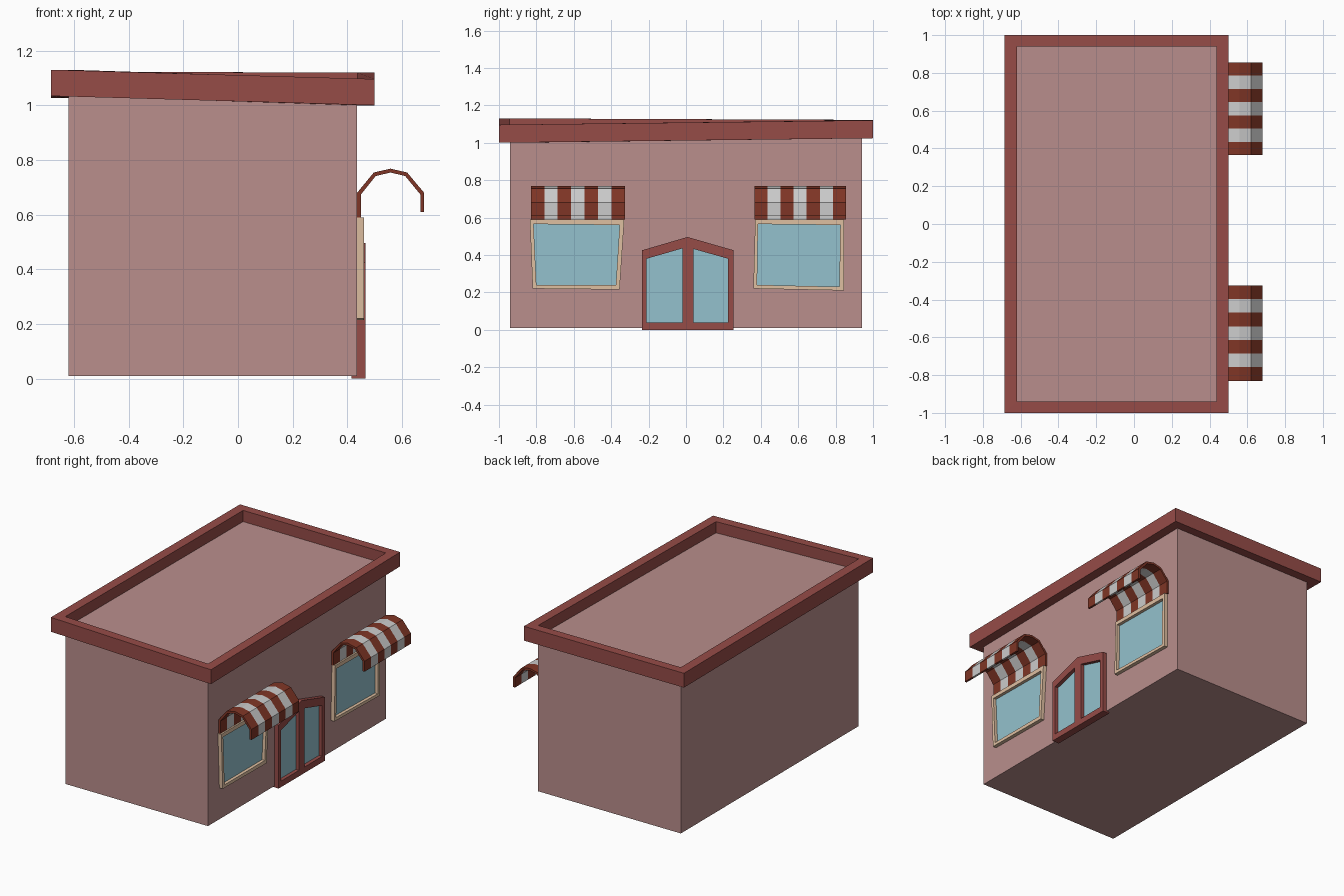
import bpy, bmesh

if "Cube" in bpy.data.objects:
    bpy.data.objects.remove(bpy.data.objects["Cube"])


def material(name, r, g, b):
    # colours given as 0-255 screen values
    m = bpy.data.materials.new(name)
    m.diffuse_color = [(c / 255) ** 2.2 for c in (r, g, b)] + [1]
    m.use_nodes = True
    m.node_tree.nodes["Principled BSDF"].inputs["Base Color"].default_value = m.diffuse_color
    return m


WALL = material("wall_pink", 184, 141, 139)
TRIM = material("trim_red", 149, 77, 73)
BROWN = material("awning_brown", 126, 56, 42)
WHITE = material("awning_white", 198, 198, 198)
GLASS = material("glass_blue", 146, 192, 204)
CREAM = material("frame_cream", 222, 190, 160)


def finish(name, bm, *mats):
    bmesh.ops.recalc_face_normals(bm, faces=bm.faces)
    me = bpy.data.meshes.new(name)
    bm.to_mesh(me)
    bm.free()
    for m in mats:
        me.materials.append(m)
    ob = bpy.data.objects.new(name, me)
    bpy.context.collection.objects.link(ob)
    return ob


def skin(name, loops, mats, closed=False, stripes=False):
    """Join successive equal-length loops of points; cap the ends or close the tube."""
    bm = bmesh.new()
    rows = [[bm.verts.new(p) for p in loop] for loop in loops]
    n = len(rows[0])
    for j in range(len(rows) if closed else len(rows) - 1):
        a, b = rows[j], rows[(j + 1) % len(rows)]
        for i in range(n):
            k = (i + 1) % n
            f = bm.faces.new((a[i], a[k], b[k], b[i]))
            f.material_index = j % 2 if stripes else 0
    if not closed:
        for row in (rows[0], rows[-1]):
            if stripes:  # curved band profile: cap segment by segment
                for i in range(n // 2 - 1):
                    bm.faces.new((row[i], row[i + 1], row[n - 2 - i], row[n - 1 - i]))
            else:
                bm.faces.new(row)
    return finish(name, bm, *mats)


def rect(x0, x1, y0, y1):
    return [(x0, y0), (x1, y0), (x1, y1), (x0, y1)]


def on_wall(pts, x):
    return [(x, y, z) for y, z in pts]


def framed_pane(name, outer, inner, x0, x1, xg, mat):
    loops = [on_wall(outer, x0), on_wall(outer, x1), on_wall(inner, x1), on_wall(inner, x0)]
    skin(name + "_frame", loops, [mat], closed=True)
    bm = bmesh.new()
    bm.faces.new([bm.verts.new(p) for p in on_wall(inner, xg)])
    ob = finish(name + "_glass", bm, GLASS)
    if ob.data.polygons[0].normal.x < 0:
        ob.data.flip_normals()


# Body and slightly crooked parapet, heights per corner
top = [1.13, 1.096, 1.12, 1.122]
body = rect(-0.62, 0.436, -0.94, 0.94)
rim = rect(-0.685, 0.5, -1, 1)


def at(pts, drop):
    return [(x, y, z - drop) for (x, y), z in zip(pts, top)]


skin("building_body", [[(x, y, 0.01) for x, y in body], at(body, 0.075)], [WALL])
skin("roof_parapet", [at(rim, 0.096), at(rim, 0), at(body, 0), at(body, 0.096)],
     [TRIM], closed=True)

# Crooked windows
framed_pane("left_window",
            [(-0.82, 0.22), (-0.355, 0.215), (-0.33, 0.59), (-0.835, 0.59)],
            [(-0.80, 0.24), (-0.375, 0.24), (-0.355, 0.56), (-0.815, 0.565)],
            0.43, 0.461, 0.44, CREAM)
framed_pane("right_window",
            [(0.36, 0.22), (0.845, 0.21), (0.845, 0.59), (0.37, 0.59)],
            [(0.38, 0.24), (0.82, 0.23), (0.825, 0.56), (0.385, 0.565)],
            0.43, 0.461, 0.44, CREAM)

# Double door with a gabled top
framed_pane("left_door",
            [(-0.235, 0), (0.008, 0), (0.008, 0.496), (-0.235, 0.425)],
            [(-0.21, 0.04), (-0.02, 0.04), (-0.02, 0.435), (-0.21, 0.38)],
            0.416, 0.466, 0.442, TRIM)
framed_pane("right_door",
            [(0.008, 0), (0.255, 0), (0.255, 0.425), (0.008, 0.496)],
            [(0.04, 0.04), (0.225, 0.04), (0.225, 0.38), (0.04, 0.432)],
            0.416, 0.466, 0.442, TRIM)

# Striped arched awnings: outer arch, then inner arch back
ARCH = [(0.436, 0.59), (0.436, 0.68), (0.497, 0.754), (0.558, 0.768), (0.619, 0.754),
        (0.681, 0.68), (0.681, 0.61),
        (0.667, 0.61), (0.667, 0.674), (0.612, 0.741), (0.558, 0.754), (0.504, 0.741),
        (0.45, 0.674), (0.45, 0.59)]
for name, y0, y1 in (("left_awning", -0.83, -0.325), ("right_awning", 0.365, 0.856)):
    loops = [[(x, y0 + (y1 - y0) * j / 7, z) for x, z in ARCH] for j in range(8)]
    skin(name, loops, [BROWN, WHITE], stripes=True)
